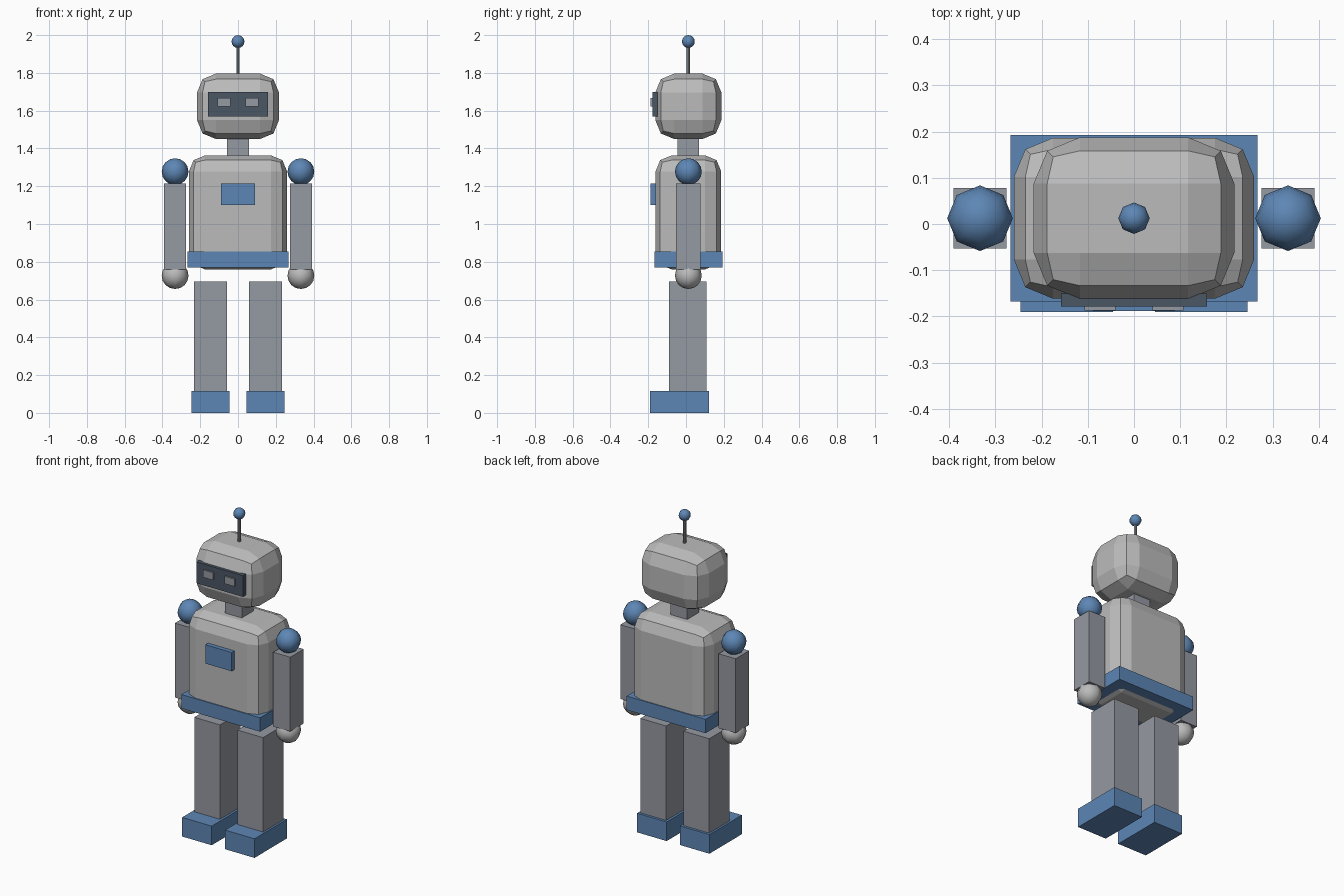
import bpy
import math

if "Cube" in bpy.data.objects:
    bpy.data.objects.remove(bpy.data.objects["Cube"], do_unlink=True)

MID_Y = 0.0125  # depth axis of the body


def material(name, rgb):
    mat = bpy.data.materials.new(name)
    mat.use_nodes = True
    colour = (*rgb, 1)
    mat.diffuse_color = colour
    mat.node_tree.nodes["Principled BSDF"].inputs["Base Color"].default_value = colour
    return mat


light = material("light grey", (0.5, 0.5, 0.5))
grey = material("mid grey", (0.3, 0.32, 0.36))
blue = material("blue", (0.11, 0.24, 0.46))
dark = material("dark slate", (0.07, 0.095, 0.13))


def finish(name, mat):
    ob = bpy.context.object
    ob.name = name
    ob.data.materials.append(mat)
    return ob


def box(name, mat, x, y, z, bevel=0):
    """Box given by its (low, high) range on each axis."""
    ranges = (x, y, z)
    bpy.ops.mesh.primitive_cube_add(size=1, location=[(a + b) / 2 for a, b in ranges])
    ob = finish(name, mat)
    ob.scale = [b - a for a, b in ranges]
    bpy.ops.object.transform_apply(location=False, rotation=False, scale=True)
    if bevel:
        mod = ob.modifiers.new("rounded edges", "BEVEL")
        mod.width = bevel
        mod.segments = 2
        mod.limit_method = "NONE"
    return ob


def ball(name, mat, x, z, radius):
    bpy.ops.mesh.primitive_uv_sphere_add(segments=8, ring_count=8, radius=radius,
                                         location=(x, MID_Y, z))
    bpy.ops.object.shade_smooth()
    return finish(name, mat)


def around(centre, half):
    return (centre - half, centre + half)


# Head and torso
box("head", light, around(0, 0.217), around(MID_Y, 0.175), (1.45, 1.796), 0.1)
box("neck", grey, around(0, 0.057), around(MID_Y, 0.057), (1.34, 1.47))
box("torso", light, around(0, 0.26), around(MID_Y, 0.174), (0.76, 1.363), 0.085)
box("belt", blue, around(0, 0.267), around(MID_Y, 0.18), (0.77, 0.855))
box("chest_panel", blue, around(0, 0.089), (-0.188, -0.15), (1.1, 1.215))

# Face
box("visor", dark, around(0, 0.158), (-0.178, -0.15), (1.57, 1.7))

# Antenna
bpy.ops.mesh.primitive_cylinder_add(vertices=8, radius=0.009, depth=0.2,
                                    location=(0, MID_Y, 1.86))
finish("antenna_rod", grey)
ball("antenna_tip", blue, 0, 1.966, 0.034)

# Paired parts
for side, s in (("left", 1), ("right", -1)):
    box(side + "_eye", grey, around(s * 0.0735, 0.034), (-0.187, -0.177), (1.623, 1.668))
    ball(side + "_shoulder", blue, s * 0.333, 1.277, 0.071)
    box(side + "_arm", grey, around(s * 0.333, 0.0575), around(MID_Y, 0.065), (0.76, 1.215))
    ball(side + "_hand", light, s * 0.333, 0.727, 0.071)
    box(side + "_leg", grey, around(s * 0.146, 0.087), around(0.009, 0.099), (0.11, 0.695))
    box(side + "_foot", blue, around(s * 0.145, 0.1), (-0.19, 0.123), (0, 0.117))
